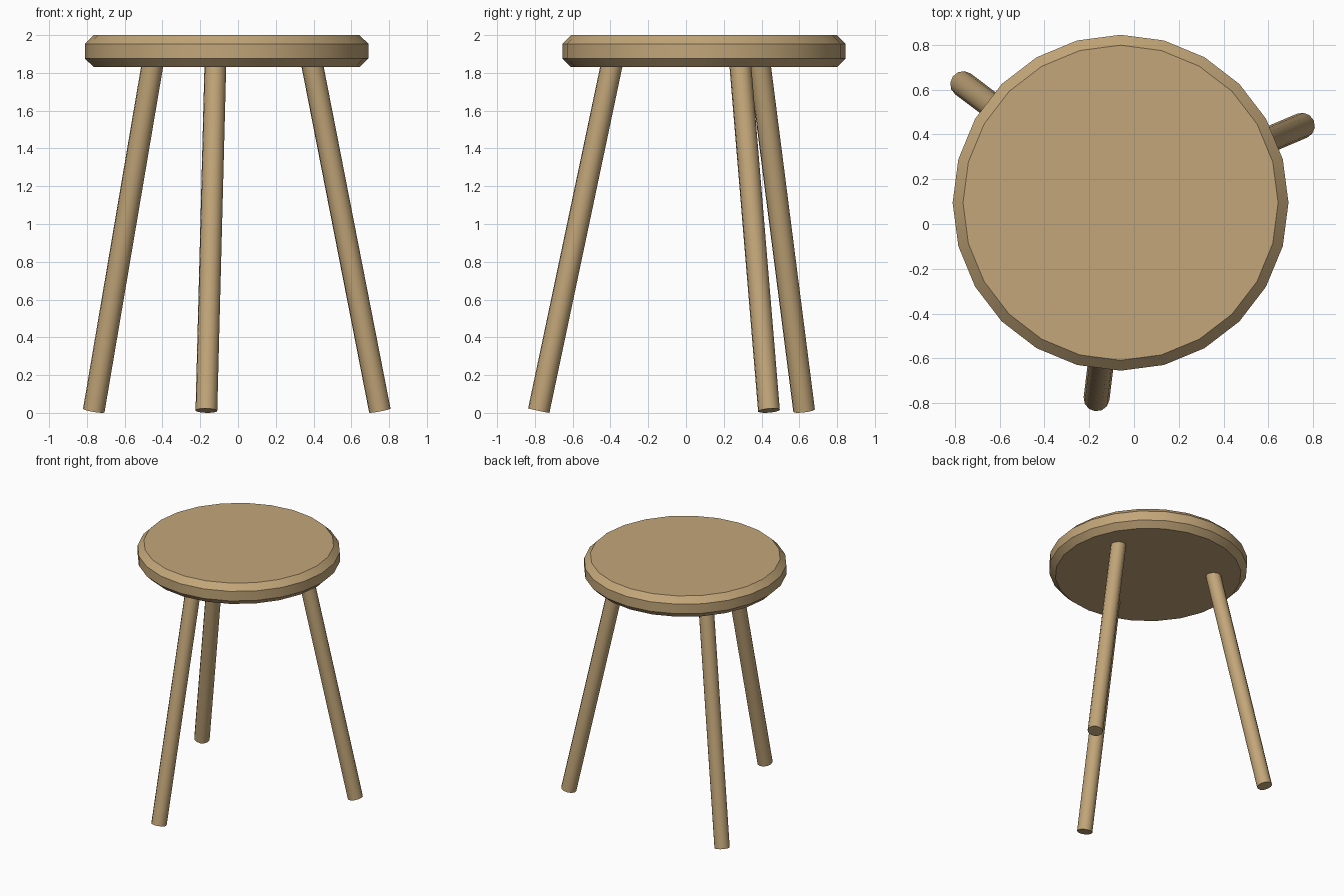
import bpy
import math
from mathutils import Vector

cube = bpy.data.objects.get("Cube")
if cube:
    bpy.data.objects.remove(cube, do_unlink=True)

SEAT_CENTRE = Vector((-0.06, 0.095, 0))
SEAT_RADIUS, SEAT_BOTTOM, SEAT_TOP, CHAMFER = 0.75, 1.83, 2.0, 0.046
LEG_RADIUS, FOOT_SPREAD, TOP_SPREAD = 0.058, 0.881, 0.48

wood = bpy.data.materials.new("light wood")
wood.use_nodes = True
wood.diffuse_color = (0.54, 0.38, 0.19, 1)
wood.node_tree.nodes["Principled BSDF"].inputs["Base Color"].default_value = wood.diffuse_color


def finish(obj, name):
    obj.name = name
    obj.data.materials.append(wood)
    bpy.ops.object.shade_smooth_by_angle(angle=math.radians(60))


def rod(name, start, end, radius, sides):
    """Cylinder running between two points."""
    axis = end - start
    bpy.ops.mesh.primitive_cylinder_add(
        vertices=sides, radius=radius, depth=axis.length,
        location=(start + end) / 2,
        rotation=axis.to_track_quat("Z", "Y").to_euler())
    obj = bpy.context.object
    finish(obj, name)
    return obj


# Round seat with chamfered rims
seat = rod("seat", SEAT_CENTRE + Vector((0, 0, SEAT_BOTTOM)),
           SEAT_CENTRE + Vector((0, 0, SEAT_TOP)), SEAT_RADIUS, 24)
bevel = seat.modifiers.new("rim chamfer", "BEVEL")
bevel.width = CHAMFER
bevel.segments = 1
bevel.limit_method = "ANGLE"
bevel.angle_limit = math.radians(40)
bpy.ops.object.modifier_apply(modifier=bevel.name)
bpy.ops.object.shade_smooth_by_angle(angle=math.radians(60))

# Three splayed legs, evenly spaced around the seat
for name, degrees in (("front_leg", 263), ("back_left_leg", 23), ("back_right_leg", 143)):
    angle = math.radians(degrees)
    outward = Vector((math.cos(angle), math.sin(angle), 0))
    foot = SEAT_CENTRE + outward * FOOT_SPREAD + Vector((0, 0, 0.012))
    top = SEAT_CENTRE + outward * TOP_SPREAD + Vector((0, 0, 1.9))
    rod(name, foot, top, LEG_RADIUS, 12)
